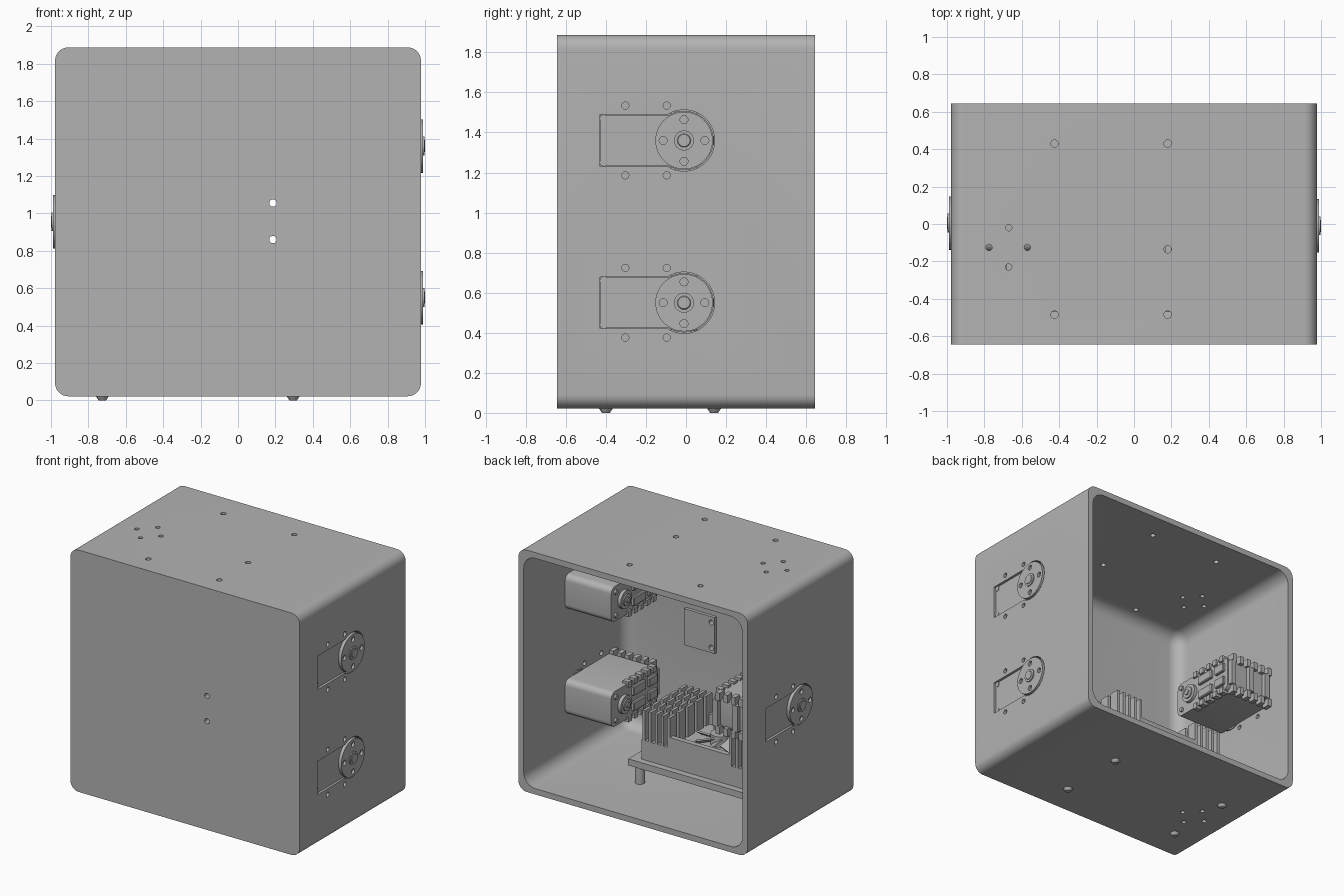
import bpy, bmesh, math
from mathutils import Matrix, Vector

if "Cube" in bpy.data.objects:
    bpy.data.objects.remove(bpy.data.objects["Cube"])

GREY = (0.45, 0.45, 0.45, 1)
mat = bpy.data.materials.new("plain grey")
mat.use_nodes = True
mat.diffuse_color = GREY
mat.node_tree.nodes["Principled BSDF"].inputs["Base Color"].default_value = GREY

TURN = {"x": Matrix.Rotation(math.pi / 2, 4, "Y"),
        "y": Matrix.Rotation(-math.pi / 2, 4, "X"),
        "z": Matrix.Identity(4)}


def box(bm, x, y, z, bevel=0, along=None, seg=6):
    """Box from ranges; bevels all edges, or only those along one axis."""
    lo, hi = Vector((x[0], y[0], z[0])), Vector((x[1], y[1], z[1]))
    m = Matrix.Translation((lo + hi) / 2) @ Matrix.Diagonal((*(hi - lo), 1))
    verts = bmesh.ops.create_cube(bm, size=1, matrix=m)["verts"]
    if bevel:
        edges = {e for v in verts for e in v.link_edges}
        if along is not None:
            edges = [e for e in edges
                     if abs((e.verts[0].co - e.verts[1].co).normalized()[along]) > 0.9]
        bmesh.ops.bevel(bm, geom=list(edges), offset=bevel, segments=seg,
                        profile=0.5, affect="EDGES")


def rod(bm, centre, r, depth, axis, r2=None, seg=24):
    bmesh.ops.create_cone(bm, cap_ends=True, segments=seg, radius1=r,
                          radius2=r if r2 is None else r2, depth=depth,
                          matrix=Matrix.Translation(centre) @ TURN[axis])


def slot(bm, x, r, half, back):
    """Keyhole prism along x: round end about the origin, square end at y = back."""
    a0 = math.asin(half / r)
    n = 28
    pts = [(back, half), (back, -half)]
    for i in range(n + 1):
        a = -(math.pi - a0) + i * 2 * (math.pi - a0) / n
        pts.append((r * math.cos(a), r * math.sin(a)))
    face = bm.faces.new([bm.verts.new((x[0], p[0], p[1])) for p in pts])
    out = bmesh.ops.extrude_face_region(bm, geom=[face])["geom"]
    bmesh.ops.translate(bm, vec=(x[1] - x[0], 0, 0),
                        verts=[g for g in out if isinstance(g, bmesh.types.BMVert)])


def finish(name, bm, place=None):
    bmesh.ops.recalc_face_normals(bm, faces=bm.faces)
    if place:
        bm.transform(place)
    me = bpy.data.meshes.new(name)
    bm.to_mesh(me)
    bm.free()
    me.materials.append(mat)
    ob = bpy.data.objects.new(name, me)
    bpy.context.collection.objects.link(ob)
    return ob


def activate(ob):
    bpy.ops.object.select_all(action="DESELECT")
    ob.select_set(True)
    bpy.context.view_layer.objects.active = ob


def smooth(ob):
    activate(ob)
    bpy.ops.object.shade_smooth_by_angle(angle=math.radians(32))
    return ob


def cut(ob, bm):
    cutter = finish("cutter", bm)
    cutter.hide_render = True
    activate(ob)
    mod = ob.modifiers.new("cut", "BOOLEAN")
    mod.object = cutter
    mod.solver = "EXACT"
    bpy.ops.object.modifier_apply(modifier=mod.name)
    bpy.data.objects.remove(cutter)


# Placement of the three actuators: two on the left wall, one on the right
W, D, LOW, TOP, T = 0.978, 0.645, 0.022, 1.887, 0.045
PLACES = {"upper_left": Matrix.Translation((0, -0.01, 1.36)),
          "lower_left": Matrix.Translation((0, -0.01, 0.55)),
          "right": Matrix.Translation((0, 0.005, 0.955)) @ Matrix.Rotation(math.pi, 4, "Z")}
BOLTS = [(x, y) for x in (-0.725, 0.295) for y in (-0.4, 0.14)]

# Open-backed case with rounded cavity
bm = bmesh.new()
box(bm, (-W, W), (-D, D), (LOW, TOP), 0.07, along=1, seg=8)
case = finish("case", bm)
bm = bmesh.new()
box(bm, (T - W, W - T), (T - D, D + 0.4), (LOW + T, TOP - T), 0.1, seg=8)
cut(case, bm)

# Holes in the case walls
bm = bmesh.new()
for x, y in [(-0.425, 0.43), (0.18, 0.43), (-0.425, -0.485), (0.18, -0.485), (0.18, -0.135)]:
    rod(bm, (x, y, TOP), 0.02, 0.2, "z", seg=16)
for x, y in [(-0.67, -0.02), (-0.67, -0.23), (-0.775, -0.125), (-0.57, -0.125)]:
    for z in (LOW, TOP):
        rod(bm, (x, y, z), 0.017, 0.2, "z", seg=16)
for z in (0.86, 1.055):
    rod(bm, (0.187, -D, z), 0.02, 0.2, "y", seg=16)
for place in PLACES.values():
    part = bmesh.new()
    slot(part, (0.88, 1.1), 0.153, 0.129, -0.42)
    for y in (-0.293, -0.086):
        for z in (-0.174, 0.174):
            rod(part, (W, y, z), 0.018, 0.2, "x", seg=16)
    bmesh.ops.recalc_face_normals(part, faces=part.faces)
    part.transform(place)
    tmp = bpy.data.meshes.new("holes")
    part.to_mesh(tmp)
    part.free()
    bm.from_mesh(tmp)
    bpy.data.meshes.remove(tmp)
cut(case, bm)
smooth(case)


def actuator(name, place):
    # Housing with a nose that fills the wall slot
    bm = bmesh.new()
    box(bm, (0.54, 0.935), (-0.42, 0.15), (-0.135, 0.135), 0.045, along=0)
    slot(bm, (0.93, 0.962), 0.148, 0.126, -0.416)
    smooth(finish(name + "_housing", bm, place))

    # Ribs, screw bosses, idler cap and connectors
    bm = bmesh.new()
    for s in (-1, 1):
        for i in range(6):
            x = 0.57 + i * 0.066
            box(bm, (x, x + 0.035), (-0.45, -0.39), sorted((s * 0.1, s * 0.16)))
        for i in range(5):
            y = -0.38 + i * 0.075
            box(bm, (0.525, 0.575), (y, y + 0.04), sorted((s * 0.11, s * 0.155)))
        rod(bm, (0.963, -0.4, s * 0.11), 0.02, 0.008, "x", seg=12)
        rod(bm, (0.535, 0.1, s * 0.09), 0.018, 0.02, "x", seg=12)
        box(bm, (0.52, 0.55), (-0.25, -0.1), sorted((s * 0.025, s * 0.095)), 0.006, seg=1)
        box(bm, (0.52, 0.55), (-0.39, -0.29), sorted((s * 0.02, s * 0.09)), 0.006, seg=1)
    for x in (0.55, 0.72, 0.87):
        box(bm, (x, x + 0.04), (-0.455, -0.41), (-0.1, 0.1))
    rod(bm, (0.53, 0, 0), 0.07, 0.03, "x")
    rod(bm, (0.52, 0, 0), 0.045, 0.03, "x")
    rod(bm, (0.51, 0, 0), 0.02, 0.03, "x")
    smooth(finish(name + "_ribs", bm, place))

    # Output disc with four screw holes, and its hub
    bm = bmesh.new()
    rod(bm, (0.976, 0, 0), 0.143, 0.024, "x", seg=48)
    disc = finish(name + "_disc", bm)
    bm = bmesh.new()
    for i in range(4):
        a = i * math.pi / 2
        rod(bm, (0.99, 0.104 * math.cos(a), 0.104 * math.sin(a)), 0.02, 0.04, "x", seg=16)
    cut(disc, bm)
    disc.data.transform(place)
    smooth(disc)
    bm = bmesh.new()
    rod(bm, (0.989, 0, 0), 0.05, 0.014, "x")
    rod(bm, (0.996, 0, 0), 0.038, 0.008, "x", r2=0.03)
    smooth(finish(name + "_hub", bm, place))


for key, matrix in PLACES.items():
    actuator(key + "_actuator", matrix)

# Feet bolts with standoffs
bm = bmesh.new()
for x, y in BOLTS:
    rod(bm, (x, y, 0.012), 0.02, 0.024, "z", r2=0.036)
    rod(bm, (x, y, 0.135), 0.036, 0.15, "z")
smooth(finish("standoffs", bm))

# Circuit board and heat sink with two banks of cooling fins
bm = bmesh.new()
box(bm, (-0.79, 0.36), (-0.47, 0.19), (0.2, 0.25))
box(bm, (-0.7, 0.28), (-0.42, 0.14), (0.25, 0.3))
finish("circuit_board", bm)
bm = bmesh.new()
box(bm, (-0.7, 0.28), (-0.38, 0.14), (0.3, 0.4))
for y in (-0.38, 0.1):
    box(bm, (-0.47, 0.05), (y, y + 0.04), (0.4, 0.48))
for start in (0.04, -0.7):
    for i in range(5):
        x = start + i * 0.053
        for j in range(5):
            y = -0.38 + j * 0.11
            box(bm, (x, x + 0.022), (y, y + 0.08), (0.4, 0.63))
finish("heat_sink", bm)

# Cooling fan in the middle of the heat sink
bm = bmesh.new()
rod(bm, (-0.21, -0.12, 0.44), 0.07, 0.09, "z")
for i in range(7):
    blade = bmesh.ops.create_cube(bm, size=1)["verts"]
    m = (Matrix.Translation((-0.21, -0.12, 0.44)) @ Matrix.Rotation(i * math.tau / 7, 4, "Z")
         @ Matrix.Translation((0.12, 0, 0)) @ Matrix.Rotation(0.6, 4, "X")
         @ Matrix.Diagonal((0.13, 0.09, 0.012, 1)))
    bmesh.ops.transform(bm, matrix=m, verts=blade)
smooth(finish("cooling_fan", bm))

# Small sensor board on the front wall with an upright side plate
bm = bmesh.new()
box(bm, (0.16, 0.42), (-0.6, -0.575), (0.82, 1.1))
box(bm, (0.4, 0.42), (-0.575, -0.4), (0.83, 1.09))
box(bm, (0.24, 0.32), (-0.58, -0.55), (0.92, 1.0))
for z in (0.86, 1.03):
    box(bm, (0.24, 0.29), (-0.58, -0.56), (z, z + 0.035))
for i in range(6):
    box(bm, (0.365, 0.385), (-0.58, -0.55), (0.85 + i * 0.04, 0.87 + i * 0.04))
sensor = finish("sensor_board", bm)
bm = bmesh.new()
for z in (0.86, 1.055):
    rod(bm, (0.187, -D, z), 0.02, 0.2, "y", seg=16)
cut(sensor, bm)
